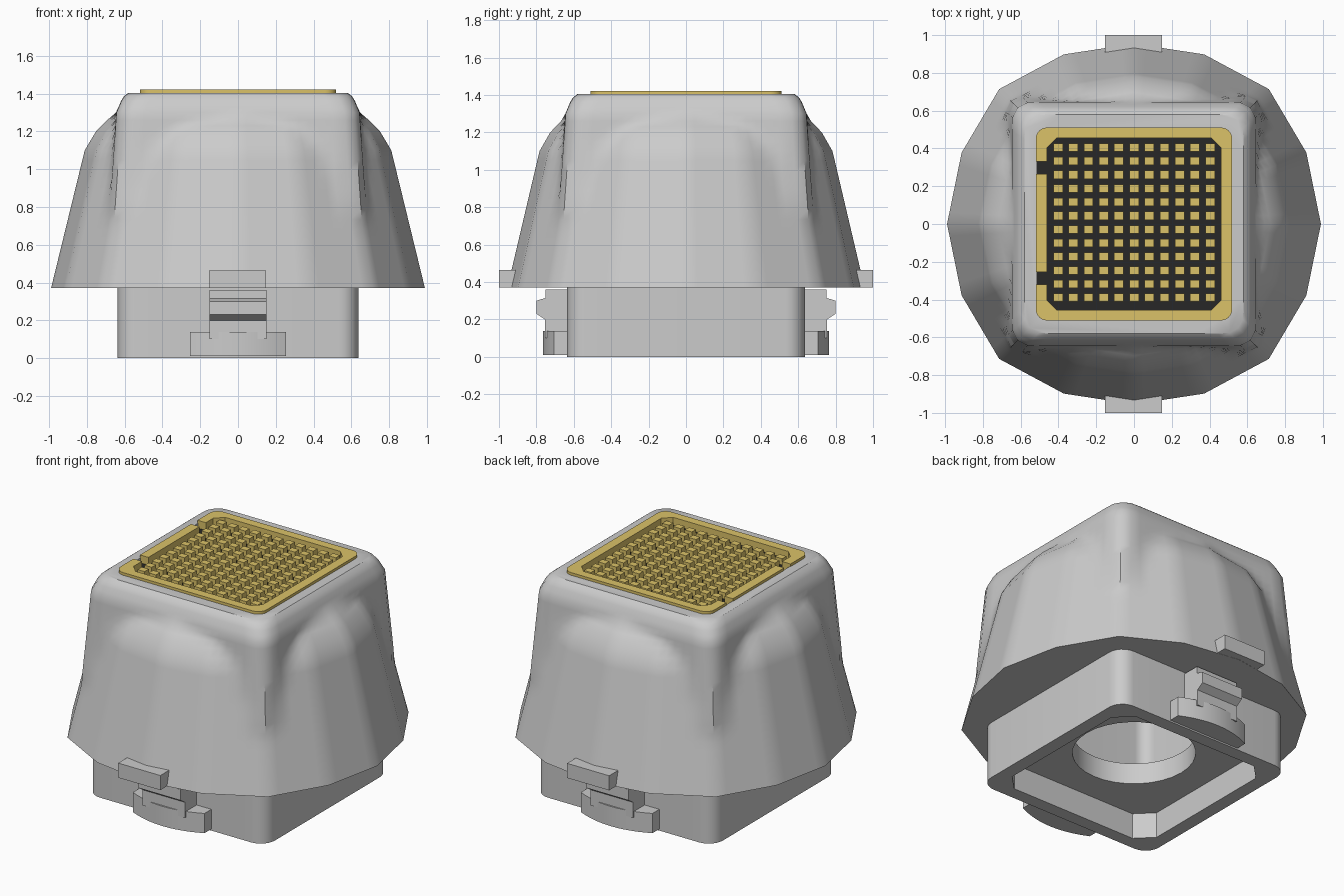
import bpy, bmesh
from math import sin, cos, tan, pi, sqrt, radians

if "Cube" in bpy.data.objects:
    bpy.data.objects.remove(bpy.data.objects["Cube"])


def finish(name, bm, mat=None, smooth=None):
    bmesh.ops.recalc_face_normals(bm, faces=bm.faces)
    me = bpy.data.meshes.new(name)
    bm.to_mesh(me)
    bm.free()
    ob = bpy.data.objects.new(name, me)
    bpy.context.collection.objects.link(ob)
    if mat:
        me.materials.append(mat)
    if smooth:
        shade(ob, smooth)
    return ob


def shade(ob, angle):
    bpy.ops.object.select_all(action='DESELECT')
    ob.select_set(True)
    bpy.context.view_layer.objects.active = ob
    bpy.ops.object.shade_smooth_by_angle(angle=radians(angle))


def loft(name, rings, mat=None, smooth=None):
    bm = bmesh.new()
    vs = [[bm.verts.new(p) for p in ring] for ring in rings]
    n = len(vs[0])
    for a, b in zip(vs, vs[1:]):
        for i in range(n):
            bm.faces.new((a[i], a[(i + 1) % n], b[(i + 1) % n], b[i]))
    bm.faces.new(vs[0][::-1])
    bm.faces.new(vs[-1])
    return finish(name, bm, mat, smooth)


def prism(name, pts, z0, z1, mat=None, smooth=None):
    return loft(name, [[(x, y, z) for x, y in pts] for z in (z0, z1)], mat, smooth)


def rounded(hx, hy, r, seg=6):
    pts = []
    for k, (sx, sy) in enumerate(((1, 1), (-1, 1), (-1, -1), (1, -1))):
        for i in range(seg + 1):
            a = (k + i / seg) * pi / 2
            pts.append((sx * (hx - r) + r * cos(a), sy * (hy - r) + r * sin(a)))
    return pts


def rect(x0, x1, y0, y1):
    return [(x0, y0), (x1, y0), (x1, y1), (x0, y1)]


def circle(r, n=32):
    return [(r * cos(2 * pi * i / n), r * sin(2 * pi * i / n)) for i in range(n)]


def cut(ob, *cutters):
    for c in cutters:
        m = ob.modifiers.new("cut", 'BOOLEAN')
        m.operation, m.solver, m.object = 'DIFFERENCE', 'EXACT', c
        bpy.context.view_layer.objects.active = ob
        bpy.ops.object.modifier_apply(modifier=m.name)
        bpy.data.objects.remove(c)


def material(name, rgb):
    m = bpy.data.materials.new(name)
    m.diffuse_color = (*rgb, 1)
    m.use_nodes = True
    m.node_tree.nodes["Principled BSDF"].inputs["Base Color"].default_value = m.diffuse_color
    return m


def interp(table, z):
    for (z0, v0), (z1, v1) in zip(table, table[1:]):
        if z <= z1:
            return v0 + (v1 - v0) * (z - z0) / (z1 - z0)
    return table[-1][1]


gold = material("gold", (0.71, 0.54, 0.14))
dark = material("dark", (0.02, 0.02, 0.02))

# Body shell: a rounded square block merged with a 16-sided flared cone
BLOCK = [(0.37, 0.70), (0.8, 0.68), (1.3, 0.645), (1.36, 0.62), (1.385, 0.605), (1.405, 0.58)]
CONE = [(0.37, 1), (1.1, 0.82), (1.2, 0.76), (1.26, 0.70), (1.32, 0.63), (1.41, 0.5)]
GON = [0.99, 0.988, 1.01, 0.972, 0.955]


def block_radius(a, h, rc=0.1):
    a = a % (pi / 2)
    a = min(a, pi / 2 - a)
    if h * tan(a) <= h - rc:
        return h / cos(a)
    d, t = (h - rc) * sqrt(2), pi / 4 - a
    return d * cos(t) + sqrt(rc * rc - (d * sin(t)) ** 2)


def gon_radius(a):
    k = int(a / (pi / 8) + 1e-6)

    def corner(j):
        m = j % 8
        r, t = GON[min(m, 8 - m)], j * pi / 8
        return r * cos(t), r * sin(t)
    (px, py), (qx, qy) = corner(k), corner(k + 1)
    return (px * qy - py * qx) / (cos(a) * (qy - py) - sin(a) * (qx - px))


rings = []
for z in [0.37 + 0.73 * i / 14 for i in range(15)] + [1.15, 1.2, 1.23, 1.26, 1.3, 1.33, 1.36, 1.385, 1.405]:
    ring = []
    for i in range(96):
        a = 2 * pi * i / 96
        r = max(block_radius(a, interp(BLOCK, z)), gon_radius(a) * interp(CONE, z))
        ring.append((r * cos(a), r * sin(a), z))
    rings.append(ring)
body = loft("body_shell", rings)
cut(body, prism("cavity", rounded(0.55, 0.55, 0.08), 0.3, 1.3),
    prism("top_pocket", rounded(0.515, 0.505, 0.06), 1.365, 1.6))
shade(body, 35)

# Square base with a bottom recess and a round opening
base = prism("base", rounded(0.637, 0.635, 0.1), 0, 0.375)
cut(base, prism("recess", rounded(0.55, 0.55, 0.1, 1), -0.1, 0.165),
    prism("opening", circle(0.36), 0.1, 0.35),
    prism("upper_recess", rounded(0.549, 0.549, 0.08), 0.3, 0.5))
shade(base, 35)

# Clips on the front and back
NECK = [(0.6, 0.1), (0.755, 0.1), (0.755, 0.2), (0.8, 0.23), (0.8, 0.3), (0.75, 0.315), (0.75, 0.36), (0.6, 0.36)]
for side, s in (("front", -1), ("back", 1)):
    loft(side + "_clip_neck", [[(x, s * y, z) for y, z in NECK] for x in (-0.15, 0.15)])
    arc = [(0.255 * t / 6, s * (0.765 - 0.06 * (t / 6) ** 2)) for t in range(-6, 7)]
    prism(side + "_clip_foot", arc + [(0.255, s * 0.61), (-0.255, s * 0.61)], 0.01, 0.137, None, 35)
    prism(side + "_tab", rect(-0.153, 0.147, *sorted((s * 0.86, s * 1.0))), 0.371, 0.465)

# Gold frame with two notches on the left, over a dark plate
prism("contact_plate", rounded(0.515, 0.505, 0.06), 1.35, 1.372, dark)
frame = prism("gold_frame", rounded(0.52, 0.511, 0.06), 1.37, 1.422, gold)
cut(frame, prism("inside", rounded(0.46, 0.455, 0.05, 1), 1.3, 1.5),
    prism("notch_a", rect(-0.6, -0.44, 0.265, 0.33), 1.3, 1.5),
    prism("notch_b", rect(-0.6, -0.44, -0.32, -0.255), 1.3, 1.5))
shade(frame, 35)

# Grid of small gold contacts
bm = bmesh.new()
for i in range(11):
    for j in range(12):
        g = bmesh.ops.create_cube(bm, size=1)["verts"]
        bmesh.ops.scale(bm, verts=g, vec=(0.05, 0.043, 0.045))
        bmesh.ops.translate(bm, verts=g, vec=(-0.402 + 0.0805 * i, -0.39 + 0.0723 * j, 1.39))
finish("gold_contacts", bm, gold)
